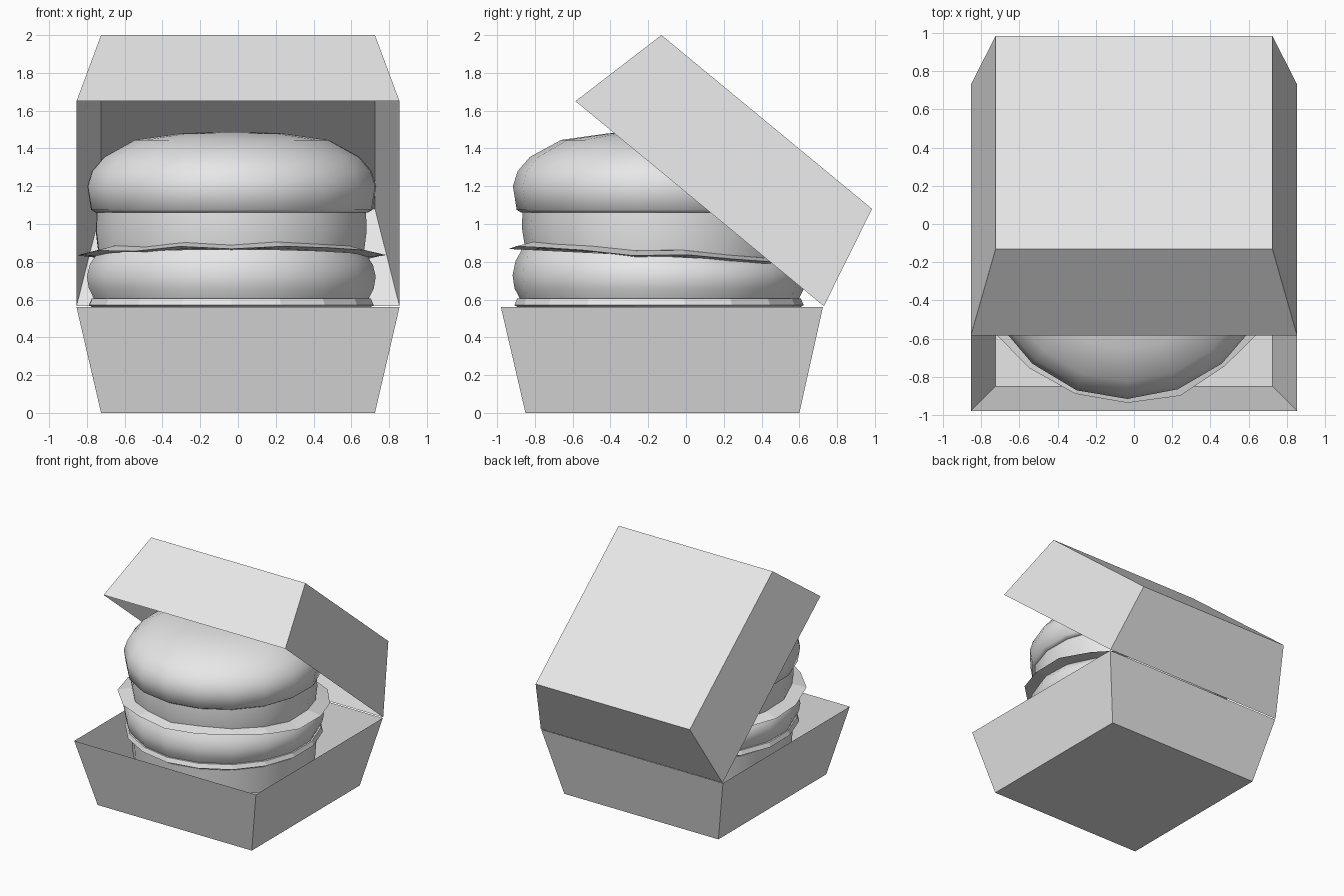
import bpy, bmesh, math, random

random.seed(4)
if "Cube" in bpy.data.objects:
    bpy.data.objects.remove(bpy.data.objects["Cube"])

GREY = (0.8, 0.8, 0.8, 1)
grey = bpy.data.materials.new("plain_grey")
grey.use_nodes = True
grey.diffuse_color = GREY
grey.node_tree.nodes["Principled BSDF"].inputs["Base Color"].default_value = GREY

CX, CY = -0.035, -0.14  # centre of the burger stack
SEGMENTS = 18


def finish(name, bm, smooth_angle=None):
    bmesh.ops.recalc_face_normals(bm, faces=bm.faces)
    mesh = bpy.data.meshes.new(name)
    bm.to_mesh(mesh)
    bm.free()
    mesh.materials.append(grey)
    if smooth_angle:
        for poly in mesh.polygons:
            poly.use_smooth = True
        mesh.set_sharp_from_angle(angle=math.radians(smooth_angle))
    obj = bpy.data.objects.new(name, mesh)
    bpy.context.collection.objects.link(obj)
    return obj


def open_box(name, panel, rim):
    """Thin open box; panel and rim each give half width and two (y, z) edges."""
    bm = bmesh.new()
    loops = []
    for half, near, far in (panel, rim):
        corners = [(-half, *near), (half, *near), (half, *far), (-half, *far)]
        loops.append([bm.verts.new(c) for c in corners])
    inner, outer = loops
    bm.faces.new(inner)
    for i in range(4):
        j = (i + 1) % 4
        bm.faces.new((inner[i], inner[j], outer[j], outer[i]))
    return finish(name, bm)


def layer(name, profile, wobble=0.0, wave=0.0, smooth_angle=None):
    """Turned layer from (radius, height, tilt) rings, closed at both ends."""
    bm = bmesh.new()
    jitter = [random.uniform(-1, 1) for _ in range(SEGMENTS)]
    rings = []
    for radius, height, tilt in profile:
        ring = []
        for i in range(SEGMENTS):
            a = math.tau * i / SEGMENTS - math.pi / 2
            r = radius * (1 + wobble * jitter[i])
            y = r * math.sin(a)
            z = height - tilt * y + wave * jitter[(i * 5) % SEGMENTS]
            ring.append(bm.verts.new((CX + r * math.cos(a), CY + y, z)))
        rings.append(ring)
    for low, high in zip(rings, rings[1:]):
        for i in range(SEGMENTS):
            j = (i + 1) % SEGMENTS
            bm.faces.new((low[i], low[j], high[j], high[i]))
    bm.faces.new(rings[0])
    bm.faces.new(rings[-1])
    return finish(name, bm, smooth_angle)


# Carton: tray and tipped-back lid sharing the hinge at the rear
open_box("carton_tray",
         (0.725, (-0.85, 0), (0.60, 0)),
         (0.855, (-0.98, 0.56), (0.725, 0.56)))
open_box("carton_lid",
         (0.725, (-0.13, 2.0), (0.985, 1.08)),
         (0.855, (-0.585, 1.65), (0.73, 0.565)))

# Lower half of the stack, sitting inside the tray
layer("bottom_bun",
      [(0.60, 0.02, 0), (0.67, 0.08, 0), (0.70, 0.20, 0), (0.68, 0.32, 0)],
      smooth_angle=50)
layer("lower_patty", [(0.70, 0.32, 0), (0.715, 0.54, 0)],
      wobble=0.008, smooth_angle=50)
layer("lower_lettuce", [(0.69, 0.53, 0), (0.765, 0.57, 0), (0.75, 0.605, 0)],
      wobble=0.006)

# Upper half of the stack
layer("middle_bun",
      [(0.735, 0.60, 0), (0.765, 0.66, 0), (0.775, 0.72, 0.01),
       (0.76, 0.78, 0.03), (0.725, 0.83, 0.05)],
      wobble=0.004, smooth_angle=50)
layer("upper_lettuce",
      [(0.68, 0.825, 0.06), (0.81, 0.835, 0.05), (0.70, 0.86, 0.06)],
      wobble=0.025, wave=0.01)
layer("upper_patty", [(0.715, 0.845, 0.06), (0.73, 0.96, 0.03), (0.725, 1.085, 0)],
      wobble=0.01, smooth_angle=50)
layer("top_bun",
      [(0.73, 1.06, 0), (0.755, 1.075, 0), (0.775, 1.20, 0), (0.75, 1.28, 0),
       (0.685, 1.355, 0), (0.52, 1.445, 0), (0.27, 1.48, 0), (0.10, 1.487, 0)],
      wobble=0.005, smooth_angle=50)
